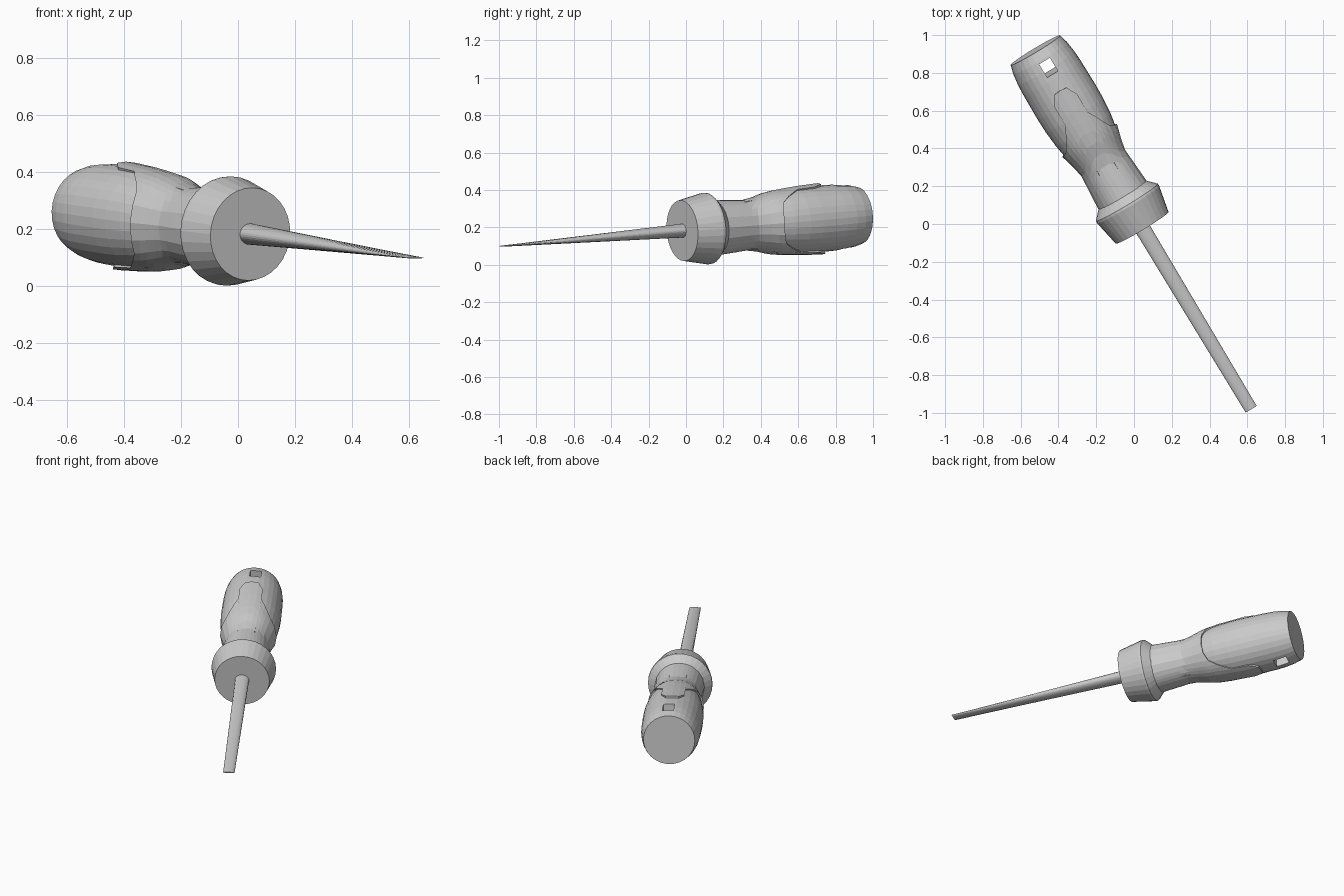
import bpy, bmesh
from math import sin, cos, pi, radians
from mathutils import Matrix, Vector

if "Cube" in bpy.data.objects:
    bpy.data.objects.remove(bpy.data.objects["Cube"])

# Tool frame: x across, y back along the handle, z up; origin at collar front face
back = Vector((-0.515, 0.857, 0.074)).normalized()
across = Vector((0.857, 0.515, 0)).normalized()
up = across.cross(back)
POSE = Matrix((across, back, up)).transposed().to_4x4()
POSE.translation = (0.043, -0.02, 0.183)
SIDES = 32


def loft(name, rings):
    """Skin a list of equal-length point rings and cap both ends."""
    bm = bmesh.new()
    rows = [[bm.verts.new(p) for p in ring] for ring in rings]
    n = len(rows[0])
    for a, b in zip(rows, rows[1:]):
        for i in range(n):
            j = (i + 1) % n
            bm.faces.new((a[i], a[j], b[j], b[i]))
    bm.faces.new(rows[0][::-1])
    bm.faces.new(rows[-1])
    bmesh.ops.recalc_face_normals(bm, faces=bm.faces)
    mesh = bpy.data.meshes.new(name)
    bm.to_mesh(mesh)
    bm.free()
    ob = bpy.data.objects.new(name, mesh)
    bpy.context.collection.objects.link(ob)
    ob.matrix_world = POSE
    return ob


def ellipse(y, rx, rz, n=SIDES):
    return [(rx * sin(2 * pi * i / n), y, rz * cos(2 * pi * i / n)) for i in range(n)]


def lathe(name, profile):
    return loft(name, [ellipse(y, r, r) for y, r in profile])


def interp(table, t):
    for (a, va), (b, vb) in zip(table, table[1:]):
        if t <= b:
            return va + (vb - va) * max(0, t - a) / (b - a)
    return table[-1][1]


# Hard handle core
BODY = [(0.18, 0.11), (0.42, 0.12), (0.53, 0.156), (0.61, 0.169), (0.70, 0.177),
        (0.78, 0.179), (0.86, 0.178), (0.93, 0.177), (0.99, 0.174), (1.05, 0.166), (1.10, 0.153)]
handle = lathe("handle", BODY)

# Square hanging hole through the handle end
cutter = loft("hole_cutter", [[(x, y, z) for x, y in
              ((-0.021, 0.956), (0.045, 0.956), (0.045, 1.038), (-0.021, 1.038))]
              for z in (-0.3, 0.3)])
cutter.hide_render = True
cut = handle.modifiers.new("hanging_hole", 'BOOLEAN')
cut.operation = 'DIFFERENCE'
cut.solver = 'EXACT'
cut.object = cutter
bpy.context.view_layer.objects.active = handle
bpy.ops.object.modifier_apply(modifier=cut.name)
bpy.data.objects.remove(cutter)

# Soft grip sleeve with a tongue running back along top and bottom
GRIP = [(0.19, 0.149), (0.30, 0.142), (0.40, 0.135), (0.46, 0.147), (0.545, 0.170),
        (0.70, 0.184), (0.86, 0.191)]
EDGE = [(0, 0.862), (12, 0.858), (21.5, 0.80), (22, 0.69), (30, 0.65),
        (38, 0.61), (50, 0.565), (68, 0.545), (90, 0.54)]
quarter = EDGE
half = quarter + [(180 - a, e) for a, e in quarter[-2::-1]]
columns = half + [(360 - a, e) for a, e in half[-2:0:-1]]
ROWS = 10
rings = []
for k in range(ROWS + 2):
    ring = []
    for a, end in columns:
        y = 0.19 + (end - 0.19) * min(k, ROWS) / ROWS
        r = interp(GRIP, y) if k <= ROWS else interp(BODY, y) - 0.006
        ring.append((r * sin(radians(a)), y, r * cos(radians(a))))
    rings.append(ring)
bm_ends = rings[:]
grip = loft("grip_sleeve", bm_ends)
# the rear cap lies inside the core, so drop it
bm = bmesh.new()
bm.from_mesh(grip.data)
bm.faces.ensure_lookup_table()
bmesh.ops.delete(bm, geom=[bm.faces[-1]], context='FACES_ONLY')
bm.to_mesh(grip.data)
bm.free()

# Flared collar at the front of the handle
lathe("collar", [(0, 0.163), (0.145, 0.192), (0.158, 0.191), (0.205, 0.146)])

# Blade: round at the collar, flattening evenly to a straight tip
loft("blade", [ellipse(0.03, 0.042, 0.038), ellipse(-1.124, 0.034, 0.003)])
